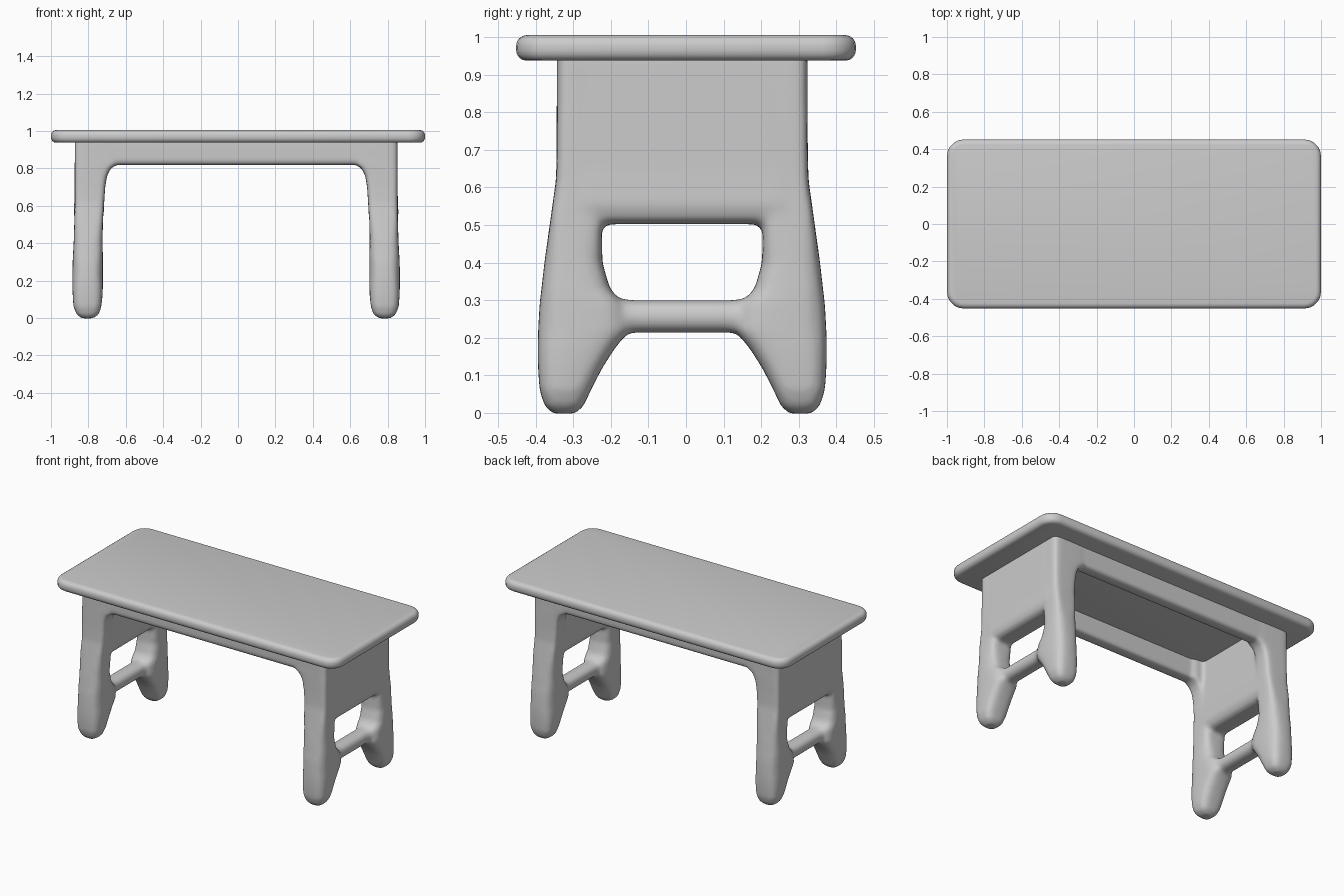
import bpy, bmesh, math

if "Cube" in bpy.data.objects:
    bpy.data.objects.remove(bpy.data.objects["Cube"])

CX, CY = -0.01, -0.01   # the leg frame sits slightly off centre


def finish(name, bm, angle=40):
    bmesh.ops.recalc_face_normals(bm, faces=bm.faces)
    me = bpy.data.meshes.new(name)
    bm.to_mesh(me)
    bm.free()
    ob = bpy.data.objects.new(name, me)
    bpy.context.collection.objects.link(ob)
    bpy.context.view_layer.objects.active = ob
    ob.select_set(True)
    bpy.ops.object.shade_smooth_by_angle(angle=math.radians(angle))
    ob.select_set(False)
    return ob


def loft(bm, rings):
    """Join rings of equal point count into a capped tube."""
    loops = [[bm.verts.new(p) for p in r] for r in rings]
    n = len(loops[0])
    for a, b in zip(loops, loops[1:]):
        for i in range(n):
            j = (i + 1) % n
            bm.faces.new((a[i], a[j], b[j], b[i]))
    bm.faces.new(loops[0][::-1])
    bm.faces.new(loops[-1])


def oval(a0, a1, b0, b1, e, n=24):
    """Superellipse filling the rectangle a0..a1, b0..b1."""
    out = []
    for k in range(n):
        t = 2 * math.pi * k / n
        c, s = math.cos(t), math.sin(t)
        out.append(((a0 + a1) / 2 + (a1 - a0) / 2 * math.copysign(abs(c) ** e, c),
                    (b0 + b1) / 2 + (b1 - b0) / 2 * math.copysign(abs(s) ** e, s)))
    return out


# Table top: rounded corners, then rounded rims
bm = bmesh.new()
bmesh.ops.create_cube(bm, size=1)
for v in bm.verts:
    v.co = (v.co.x * 2, v.co.y * 0.904, 0.971 + v.co.z * 0.068)
up = [e for e in bm.edges if abs(e.verts[0].co.z - e.verts[1].co.z) > 0.01]
bmesh.ops.bevel(bm, geom=up, offset=0.09, segments=5, profile=0.5, affect='EDGES')
rim = [e for e in bm.edges if abs(e.verts[0].co.z - e.verts[1].co.z) < 0.001]
bmesh.ops.bevel(bm, geom=rim, offset=0.028, segments=4, profile=0.5, affect='EDGES')
finish("table_top", bm)

# Leg sections: z, inner y, outer y, inner x, outer x
LEG = [
    (-0.002, 0.285, 0.345, 0.765, 0.825),
    (0.018, 0.262, 0.366, 0.735, 0.853),
    (0.06, 0.243, 0.380, 0.720, 0.870),
    (0.12, 0.212, 0.384, 0.714, 0.874),
    (0.17, 0.180, 0.385, 0.712, 0.876),
    (0.22, 0.140, 0.384, 0.712, 0.876),
    (0.29, 0.155, 0.380, 0.712, 0.875),
    (0.33, 0.192, 0.375, 0.712, 0.873),
    (0.40, 0.212, 0.367, 0.714, 0.869),
    (0.52, 0.215, 0.350, 0.712, 0.865),
    (0.62, 0.220, 0.336, 0.705, 0.863),
    (0.70, 0.225, 0.334, 0.700, 0.863),
    (0.76, 0.230, 0.334, 0.690, 0.863),
    (0.80, 0.230, 0.334, 0.670, 0.863),
    (0.825, 0.230, 0.334, 0.630, 0.863),
    (0.96, 0.230, 0.334, 0.630, 0.863),
]

# Leg frame: legs, end panels, stretchers and aprons fused into one soft body
bm = bmesh.new()
for sx in (-1, 1):
    for sy in (-1, 1):
        loft(bm, [[(CX + sx * x, CY + sy * y, z)
                   for x, y in oval(x0, x1, y0, y1, 0.62 if z < 0.5 else 0.35)]
                  for z, y0, y1, x0, x1 in LEG])
    # end panel with a rounded lower edge
    loft(bm, [[(CX + sx * x, y, z) for x, y in oval(x0, x1, -0.30, 0.28, 0.12)]
              for z, x0, x1 in ((0.502, 0.75, 0.83), (0.515, 0.725, 0.855),
                                (0.55, 0.708, 0.868), (0.65, 0.705, 0.864),
                                (0.96, 0.705, 0.862))])
    # stretcher
    loft(bm, [[(CX + sx * x, y, z) for x, z in oval(0.793 - w, 0.793 + w, z0, z1, 0.85)]
              for y, w, z0, z1 in ((-0.31, 0.07, 0.18, 0.33), (-0.22, 0.062, 0.195, 0.31),
                                   (-0.14, 0.053, 0.213, 0.300), (0.12, 0.053, 0.213, 0.300),
                                   (0.20, 0.062, 0.195, 0.31), (0.29, 0.07, 0.18, 0.33))])
# front and back aprons
for sy in (-1, 1):
    loft(bm, [[(x, CY + sy * y, z) for y, z in oval(0.245, 0.332, 0.818, 1.0, 0.35)]
              for x in (-0.80, 0.78)])
# trim to below the table surface happens by keeping tops inside the slab
for v in bm.verts:
    v.co.z = min(v.co.z, 0.965)

frame = finish("leg_frame", bm, 180)
rm = frame.modifiers.new("fuse", 'REMESH')
rm.mode = 'VOXEL'
rm.voxel_size = 0.011
rm.use_smooth_shade = True
sm = frame.modifiers.new("soften", 'SMOOTH')
sm.factor = 0.5
sm.iterations = 8
